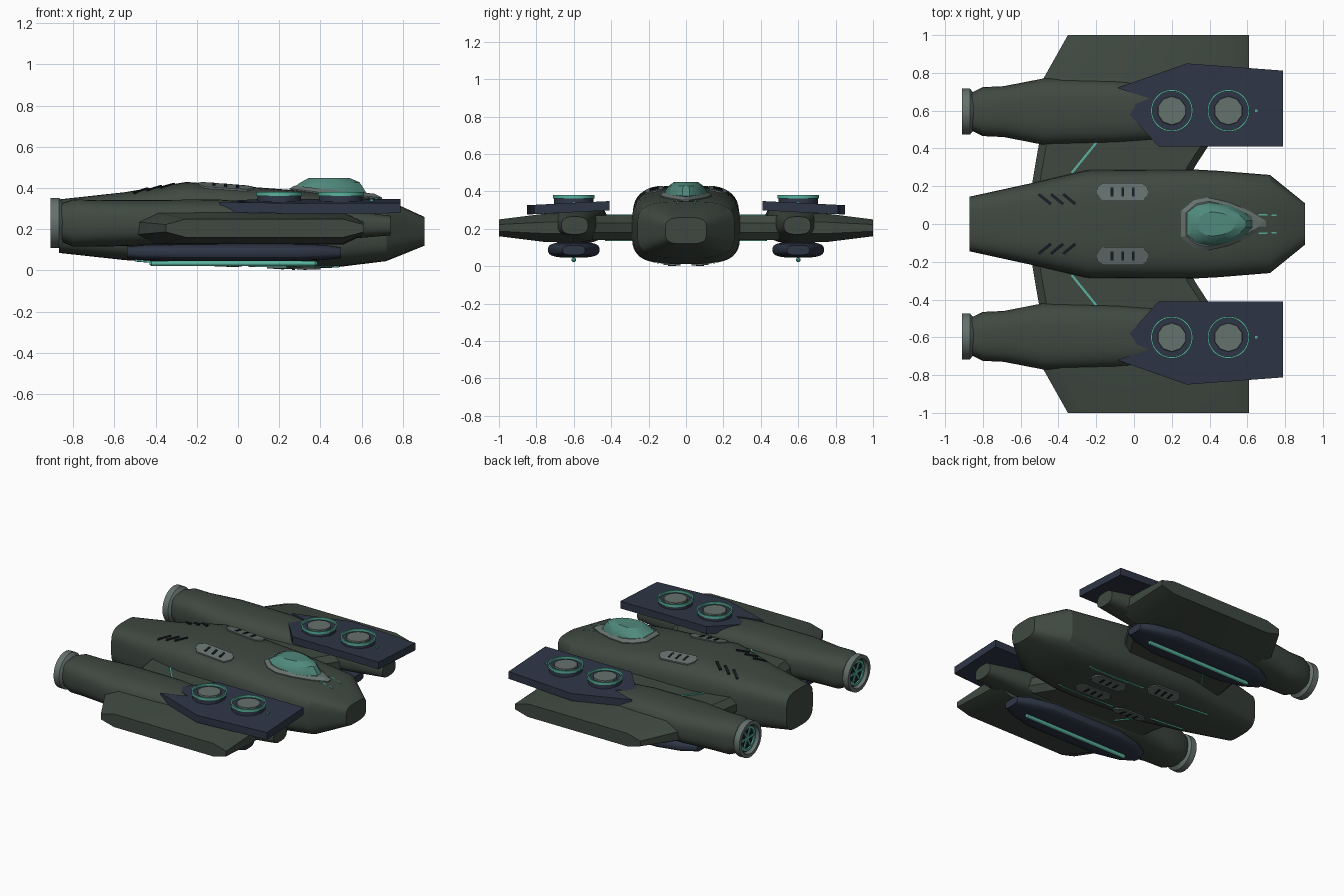
import bpy, math

cube = bpy.data.objects.get("Cube")
if cube:
    bpy.data.objects.remove(cube)


def material(name, r, g, b):
    m = bpy.data.materials.new(name)
    m.use_nodes = True
    m.diffuse_color = (r, g, b, 1)
    m.node_tree.nodes["Principled BSDF"].inputs["Base Color"].default_value = (r, g, b, 1)
    return m


GREEN = material("dark green hull", 0.05, 0.066, 0.053)
NAVY = material("navy armour", 0.027, 0.036, 0.06)
GREY = material("grey metal", 0.13, 0.165, 0.155)
GLOW = material("bright teal", 0.1, 0.45, 0.34)
GLASS = material("teal glass", 0.08, 0.25, 0.2)
DARK = material("near black", 0.008, 0.012, 0.016)


def skin(name, rings, mat, mirror=False, closed=False):
    """Bridge a list of rings with equal point counts; cap the ends unless closed."""
    n, k = len(rings[0]), len(rings)
    verts = [p for ring in rings for p in ring]
    faces = []
    for a in range(k if closed else k - 1):
        b = (a + 1) % k
        for i in range(n):
            j = (i + 1) % n
            faces.append((a * n + i, a * n + j, b * n + j, b * n + i))
    if not closed:
        faces += [tuple(reversed(range(n))), tuple(range((k - 1) * n, k * n))]
    mesh = bpy.data.meshes.new(name)
    mesh.from_pydata(verts, [], faces)
    mesh.materials.append(mat)
    ob = bpy.data.objects.new(name, mesh)
    bpy.context.collection.objects.link(ob)
    # consistent outward normals
    import bmesh
    bm = bmesh.new()
    bm.from_mesh(mesh)
    bmesh.ops.recalc_face_normals(bm, faces=bm.faces)
    bm.to_mesh(mesh)
    bm.free()
    for p in mesh.polygons:
        p.use_smooth = True
    mesh.set_sharp_from_angle(angle=math.radians(28))
    if mirror:
        mod = ob.modifiers.new("mirror", 'MIRROR')
        mod.use_axis = (False, True, False)
        mod.use_mirror_merge = False
    return ob


def loft(name, sections, yc, power, mat, mirror=False, sides=32):
    """Body along x; each section is (x, half width, bottom, top)."""
    rings = []
    for x, hw, z0, z1 in sections:
        ring = []
        for i in range(sides):
            a = math.tau * (i + 0.5) / sides
            c, s = math.cos(a), math.sin(a)
            ring.append((x, yc + hw * math.copysign(abs(c) ** (2 / power), c),
                         (z0 + z1) / 2 + (z1 - z0) / 2 * math.copysign(abs(s) ** (2 / power), s)))
        rings.append(ring)
    return skin(name, rings, mat, mirror)


def lathe(name, profile, centre, axis, mat, sides=32, closed=False, mirror=True):
    """Profile of (radius, height along axis) turned about x or z."""
    rings = []
    for r, h in profile:
        ring = []
        for i in range(sides):
            a = math.tau * (i + 0.5) / sides
            u, v = r * math.cos(a), r * math.sin(a)
            off = (h, u, v) if axis == "x" else (u, v, h)
            ring.append(tuple(c + o for c, o in zip(centre, off)))
        rings.append(ring)
    return skin(name, rings, mat, mirror, closed)


# main hull
HULL = [(-.87, .145, .085, .345), (-.55, .215, .05, .38), (-.25, .285, .03, .43), (.3, .29, .012, .388),
        (.45, .282, .012, .372), (.72, .26, .045, .345), (.905, .11, .12, .26)]
POWER = 3.6
loft("hull", HULL, 0, POWER, GREEN, sides=40)


def hull_z(x, y, side=1):
    """Height of the hull skin, top (1) or belly (-1)."""
    for a, b in zip(HULL, HULL[1:]):
        if x <= b[0]:
            break
    t = (x - a[0]) / (b[0] - a[0])
    hw, z0, z1 = (p + (q - p) * t for p, q in zip(a[1:], b[1:]))
    k = max(0, 1 - abs(y / hw) ** POWER) ** (1 / POWER)
    return (z0 + z1) / 2 + side * (z1 - z0) / 2 * k


def plate(name, outline, mat, lift, side=1, surface=hull_z, depth=.009):
    """Thin plate that follows a surface."""
    rings = [[(x, y, surface(x, y, side) + side * h) for x, y in outline] for h in (lift - depth, lift)]
    return skin(name, rings, mat, True)


def strip(x0, y0, x1, y1, w):
    """Four corners of a narrow bar."""
    d = math.hypot(x1 - x0, y1 - y0)
    nx, ny = (y0 - y1) / d * w / 2, (x1 - x0) / d * w / 2
    return [(x0 + nx, y0 + ny), (x1 + nx, y1 + ny), (x1 - nx, y1 - ny), (x0 - nx, y0 - ny)]


def vent(name, x, y, hl, hw, side):
    """Grey octagonal panel with three slots."""
    c = hw * 0.65
    pts = [(hl, hw - c), (hl - c, hw), (-hl + c, hw), (-hl, hw - c),
           (-hl, c - hw), (-hl + c, -hw), (hl - c, -hw), (hl, c - hw)]
    plate(name, [(x + a, y + b) for a, b in pts], GREY, .008, side)
    for i in (-1, 0, 1):
        sx = x + i * hl * .42
        plate(name + "_slot", strip(sx, y - hw * .5, sx, y + hw * .5, .014), DARK, .011, side)


# hull vents, gills and glowing seams
vent("top_vent", -.06, .17, .135, .048, 1)
vent("belly_vent", -.1, .17, .12, .045, -1)
vent("belly_front_vent", .27, .075, .13, .045, -1)
for i in range(3):
    gx = -.505 + i * .065
    plate("gill", strip(gx, .158, gx + .065, .105, .016), DARK, .007)
plate("nose_seam", strip(.66, .05, .755, .045, .008), GLOW, .006)
plate("belly_seam", strip(.05, .15, .49, .15, .01), GLOW, .008, -1)
plate("belly_rear_seam", strip(-.5, .12, -.24, .12, .01), GLOW, .008, -1)

# cockpit: rim and glass
RIM = [(.25, .07), (.315, .125), (.39, .14), (.5, .115), (.61, .07), (.7, .015)]
GLASS_EDGE = [(.278, .06), (.33, .1), (.4, .115), (.5, .1), (.58, .065), (.625, .02)]


def ring_of(half, scale, lift, level=None):
    pts = half + [(x, -y) for x, y in reversed(half)]
    out = []
    for x, y in pts:
        x, y = .43 + (x - .43) * scale, y * scale
        z = hull_z(x, y) + lift
        out.append((x, y, z if level is None else level))
    return out


skin("canopy_rim", [ring_of(RIM, 1, -.02), ring_of(RIM, 1, .006), ring_of(RIM, .86, .022)], GREY)
skin("canopy", [ring_of(GLASS_EDGE, 1, .0), ring_of(GLASS_EDGE, 1, .02),
                ring_of(GLASS_EDGE, .82, 0, .428), ring_of(GLASS_EDGE, .56, 0, .45)], GLASS)


def wing(name, sections, c):
    """Slab along y; each section is (y, rear x, front x, bottom, top)."""
    rings = []
    for y, a, b, z0, z1 in sections:
        lo, hi = z0 + (z1 - z0) * .3, z1 - (z1 - z0) * .3
        rings.append([(a + c, y, z0), (b - c, y, z0), (b, y, lo), (b, y, hi),
                      (b - c, y, z1), (a + c, y, z1), (a, y, hi), (a, y, lo)])
    return skin(name, rings, GREEN, True)


wing("inner_wing", [(.15, -.55, .26, .14, .27), (.3, -.525, .32, .14, .27), (.5, -.49, .45, .14, .27)], .04)
wing("outer_wing", [(.6, -.55, .61, .125, .285), (.76, -.485, .61, .13, .28), (1, -.35, .61, .16, .25)], .1)
for side, z in ((1, .27), (-1, .14)):
    plate("wing_seam", strip(-.33, .27, -.2, .43, .012), GLOW, .006, side, lambda x, y, s, z=z: z)

# engine nacelles
NY, NZ = .595, .23
loft("nacelle", [(-.86, .1, .14, .325), (-.8, .13, .115, .345), (-.69, .135, .115, .342), (-.48, .176, .12, .342),
                 (-.1, .165, .12, .345), (.2, .145, .13, .325), (.5, .105, .15, .3), (.74, .072, .17, .265)],
     NY, 2.7, GREEN, True)
lathe("nozzle", [(.1, -.85), (.122, -.868), (.122, -.91), (.098, -.91), (.085, -.86)],
      (0, NY, NZ), "x", GREY, closed=True)
lathe("nozzle_core", [(.1, -.87), (.095, -.882)], (0, NY, NZ), "x", DARK)
lathe("nozzle_glow", [(.068, -.88), (.084, -.88), (.084, -.892), (.068, -.892)],
      (0, NY, NZ), "x", GLOW, closed=True)
for i in range(3):
    a = math.pi * i / 3
    bar = strip(-.075 * math.cos(a), -.075 * math.sin(a), .075 * math.cos(a), .075 * math.sin(a), .014)
    skin("nozzle_spoke", [[(x, NY + u, NZ + v) for u, v in bar] for x in (-.88, -.889)], GLOW, True)

# armour plates over the nacelles
ARMOUR = [(.79, .41), (.79, .812), (.28, .85), (-.09, .72), (.08, .665), (-.05, .61), (.13, .41)]
skin("armour_plate", [[(x, y, .348 - .05 * (y - .41) + h) for x, y in ARMOUR] for h in (-.05, 0)], NAVY, True)
for x in (.2, .5):
    lathe("lift_fan", [(.092, .3), (.092, .355), (.078, .36), (.075, .375)], (x, .6, 0), "z", GREY, 10)
    lathe("lift_fan_ring", [(.103, .362), (.112, .362), (.112, .38), (.103, .38)],
          (x, .6, 0), "z", GLOW, closed=True)
    lathe("lift_fan_seat", [(.108, .32), (.105, .364)], (x, .6, 0), "z", NAVY)
skin("armour_light", [[(x, y, z) for x, y in strip(.64, .6, .655, .6, .015)] for z in (.338, .346)], GLOW, True)

# belly pods with glowing tubes
loft("belly_pod", [(-.54, .05, .06, .115), (-.45, .1, .05, .125), (-.28, .138, .045, .13), (.25, .138, .045, .13),
                   (.42, .1, .05, .125), (.5, .06, .06, .112)], .6, 3, NAVY, True, 24)
lathe("pod_tube", [(.006, -.43), (.013, -.42), (.013, .375), (.006, .385)], (0, .6, .034), "x", GLOW, 12)
